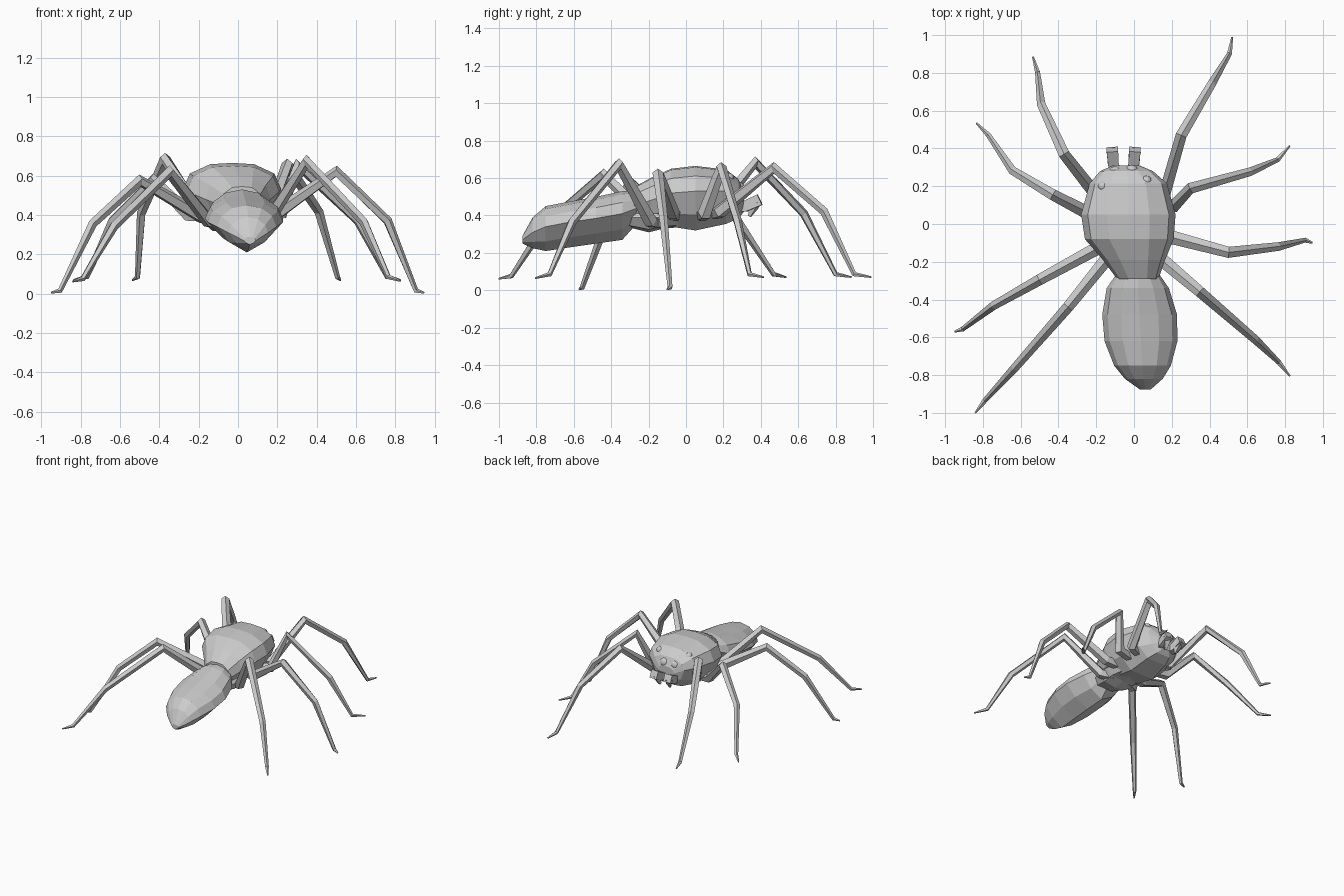
import bpy, bmesh
from math import sin, cos, pi
from mathutils import Vector, Matrix

if "Cube" in bpy.data.objects:
    bpy.data.objects.remove(bpy.data.objects["Cube"])


def skin(name, rings):
    """Bridge rings of points into a closed flat-shaded mesh."""
    bm = bmesh.new()
    vr = [[bm.verts.new(p) for p in r] for r in rings]
    n = len(vr[0])
    for a, b in zip(vr, vr[1:]):
        for i in range(n):
            j = (i + 1) % n
            bm.faces.new((a[i], a[j], b[j], b[i]))
    bm.faces.new(vr[0][::-1])
    bm.faces.new(vr[-1])
    bmesh.ops.recalc_face_normals(bm, faces=bm.faces)
    me = bpy.data.meshes.new(name)
    bm.to_mesh(me)
    bm.free()
    ob = bpy.data.objects.new(name, me)
    bpy.context.collection.objects.link(ob)
    return ob


def loft(name, half, sections):
    """Sections along y: (y, centre x, half width, top z, widest z, bottom z)."""
    outline = half + [(-u, v) for u, v in half[::-1] if u > 0]
    rings = []
    for y, cx, w, zt, zw, zb in sections:
        rings.append([(cx + u * w, y, zw + v * (zt - zw if v > 0 else zw - zb))
                      for u, v in outline])
    return skin(name, rings)


def tube(name, pts, radii, sides=5):
    """Jointed tapering limb along a path."""
    pts = [Vector(p) for p in pts]
    rings = []
    for i, (p, r) in enumerate(zip(pts, radii)):
        a = (p - pts[i - 1]).normalized() if i else Vector()
        b = (pts[i + 1] - p).normalized() if i < len(pts) - 1 else Vector()
        t = (a + b).normalized()
        side = t.cross(Vector((0, 0, 1))).normalized()
        up = side.cross(t)
        angles = [pi / 2 + 2 * pi * k / sides + (pi / 4 if sides == 4 else 0)
                  for k in range(sides)]
        rings.append([p + r * (side * cos(q) + up * sin(q)) for q in angles])
    return skin(name, rings)


# Head and thorax
loft("thorax", [(0, 1), (.45, .95), (.86, .6), (1, 0), (.78, -.6), (.4, -1), (0, -1)], [
    (.31, -.04, .07, .53, .49, .42),
    (.28, -.04, .14, .595, .52, .385),
    (.215, -.03, .205, .645, .53, .355),
    (.05, -.03, .25, .665, .53, .32),
    (-.08, -.025, .235, .65, .52, .34),
    (-.19, 0, .165, .60, .48, .37),
    (-.29, .02, .11, .545, .45, .38)])

# Narrow underside behind the thorax
loft("waist", [(0, 1), (.7, .7), (1, 0), (.7, -.8), (0, -1)], [
    (.0, 0, .11, .44, .39, .34),
    (-.12, .0, .15, .46, .39, .33),
    (-.2, .01, .14, .46, .39, .31),
    (-.32, .02, .09, .46, .39, .34)])

# Abdomen
loft("abdomen", [(0, 1), (.5, .86), (.86, .5), (1, 0), (.6, -.6), (0, -1)], [
    (-.26, .02, .11, .53, .44, .36),
    (-.34, .02, .165, .53, .41, .27),
    (-.48, .03, .198, .50, .385, .25),
    (-.62, .037, .193, .475, .365, .23),
    (-.75, .045, .15, .45, .34, .21),
    (-.82, .052, .10, .39, .31, .225),
    (-.875, .06, .03, .29, .27, .25)])

# Eyes
for name, x, y, z, r in [("outer_eye_left", -.165, .2, .6, .028),
                         ("inner_eye_left", -.10, .27, .545, .036),
                         ("inner_eye_right", -.012, .278, .545, .036),
                         ("outer_eye_right", .065, .228, .6, .028)]:
    me = bpy.data.meshes.new(name)
    bm = bmesh.new()
    bmesh.ops.create_uvsphere(bm, u_segments=12, v_segments=8, radius=r,
                              matrix=Matrix.Translation((x, y, z)))
    for f in bm.faces:
        f.smooth = True
    bm.to_mesh(me)
    bm.free()
    bpy.context.collection.objects.link(bpy.data.objects.new(name, me))

# Jaws and fangs
for tag, s in (("left", -1), ("right", 1)):
    c = -.055
    tube("jaw_" + tag, [(c + s * .035, .26, .44), (c + s * .055, .32, .45),
                        (c + s * .06, .395, .485)], [.035, .04, .043], 4)
    tube("fang_" + tag, [(c + s * .06, .375, .48), (c + s * .05, .36, .44),
                         (c + s * .045, .34, .395)], [.035, .026, .01], 4)

# Legs: base, knee, shin joint, ankle, toe
legs = {
    "leg_left_1": [(-.2, .15, .42), (-.37, .37, .685), (-.49, .63, .41), (-.51, .80, .085), (-.535, .885, .07)],
    "leg_left_2": [(-.25, .06, .40), (-.43, .155, .58), (-.64, .28, .37), (-.77, .47, .085), (-.835, .535, .07)],
    "leg_left_3": [(-.18, -.12, .39), (-.50, -.295, .575), (-.74, -.43, .355), (-.905, -.555, .015), (-.95, -.57, .005)],
    "leg_left_4": [(-.15, -.19, .37), (-.35, -.44, .62), (-.63, -.76, .345), (-.79, -.935, .075), (-.84, -1.0, .062)],
    "leg_right_1": [(.17, .18, .42), (.25, .47, .655), (.41, .74, .42), (.505, .90, .085), (.52, .99, .07)],
    "leg_right_2": [(.22, .10, .41), (.30, .19, .655), (.61, .275, .37), (.76, .34, .085), (.825, .415, .07)],
    "leg_right_3": [(.2, -.07, .41), (.50, -.15, .62), (.76, -.12, .37), (.905, -.085, .015), (.945, -.1, .005)],
    "leg_right_4": [(.15, -.19, .37), (.35, -.36, .675), (.64, -.61, .365), (.765, -.73, .085), (.825, -.805, .065)],
}
for name, pts in legs.items():
    x, y, z = pts[0]
    root = (x * .4, y * .8, z - .01)
    tube(name, [root] + pts, [.035, .038, .031, .024, .014, .005])
